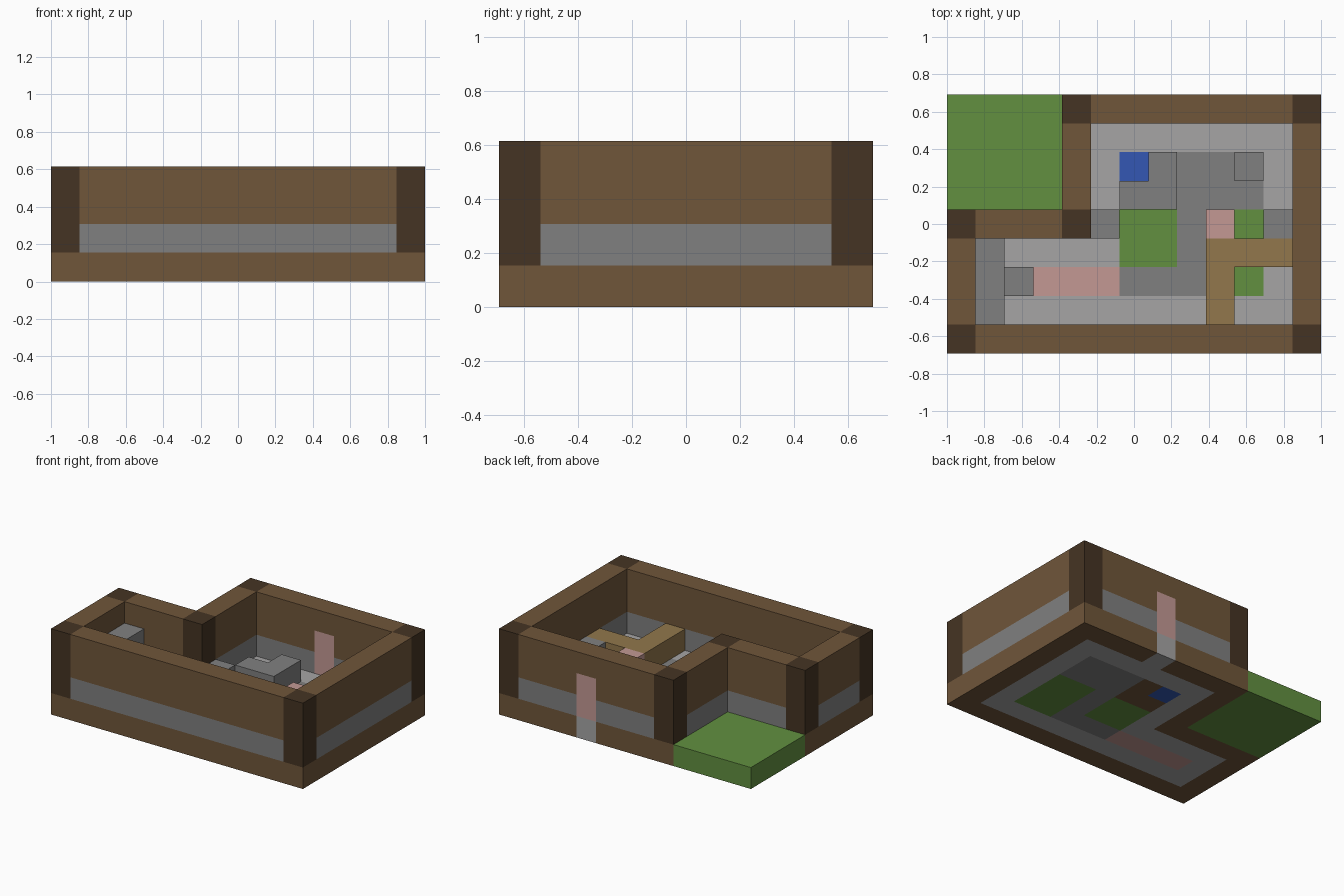
import bpy
import bmesh

if "Cube" in bpy.data.objects:
    bpy.data.objects.remove(bpy.data.objects["Cube"], do_unlink=True)

CELL = 2 / 13          # the house sits on a grid of 13 x 9 cells, 4 high


def material(name, hex_code):
    rgb = [int(hex_code[k:k + 2], 16) / 255 for k in (0, 2, 4)]
    lin = [c / 12.92 if c < 0.04045 else ((c + 0.055) / 1.055) ** 2.4 for c in rgb]
    mat = bpy.data.materials.new(name)
    mat.use_nodes = True
    mat.diffuse_color = (*lin, 1)
    mat.node_tree.nodes["Principled BSDF"].inputs["Base Color"].default_value = (*lin, 1)
    return mat


wood = material("brown wood", "70563A")
dark = material("dark timber", "453423")
stone = material("mid gray stone", "808080")
pale = material("pale gray floor", "A6A5A5")
green = material("grass green", "629040")
pink = material("pink", "C39994")
tan = material("tan wood", "92774C")
blue = material("blue", "3357B3")


def point(i, j, k):
    return ((i - 6.5) * CELL, (j - 4.5) * CELL, k * CELL)


def finish(name, bm, mats):
    mesh = bpy.data.meshes.new(name)
    bm.to_mesh(mesh)
    bm.free()
    for mat in mats:
        mesh.materials.append(mat)
    obj = bpy.data.objects.new(name, mesh)
    bpy.context.collection.objects.link(obj)


def block(name, mat, cols, rows, layers):
    """Box covering ranges of cells."""
    bm = bmesh.new()
    bmesh.ops.create_cube(bm, size=1)
    for v in bm.verts:
        pick = [r[int(c > 0)] for r, c in zip((cols, rows, layers), v.co)]
        v.co = point(*pick)
    finish(name, bm, [mat])


# Walls: wooden base, stone band and wooden upper part
walls = {
    "front_wall": ((1, 12), (0, 1)),
    "back_wall_right": ((5, 8), (8, 9)),
    "back_wall_left": ((9, 12), (8, 9)),
    "left_wall": ((12, 13), (1, 8)),
    "right_wall": ((0, 1), (1, 4)),
    "porch_back_wall": ((1, 4), (4, 5)),
    "porch_side_wall": ((4, 5), (5, 8)),
}
for name, (cols, rows) in walls.items():
    block(name + "_base", wood, cols, rows, (0, 1))
    block(name + "_band", stone, cols, rows, (1, 2))
    block(name + "_upper", wood, cols, rows, (2, 4))

# Corner posts
for n, (i, j) in enumerate([(0, 0), (12, 0), (12, 8), (4, 8), (4, 4), (0, 4)]):
    block(f"post_base_{n}", wood, (i, i + 1), (j, j + 1), (0, 1))
    block(f"corner_post_{n}", dark, (i, i + 1), (j, j + 1), (1, 4))

# Doorway in the back wall
block("door_sill", pale, (8, 9), (8, 9), (0, 1))
block("door", pink, (8, 9), (8, 9), (1, 3))
block("door_lintel", wood, (8, 9), (8, 9), (3, 4))

# Lawn in the notch
block("lawn", green, (0, 4), (5, 9), (0, 1))

# Floor with inlaid rugs; later rugs cover earlier ones
rugs = [
    (stone, (6, 11), (2, 7)),
    (green, (9, 11), (2, 5)),
    (green, (6, 8), (3, 5)),
    (pink, (2, 6), (2, 3)),
    (wood, (6, 8), (5, 7)),
    (blue, (6, 7), (6, 7)),
]
floor_mats = [pale, stone, green, pink, wood, blue]
bm = bmesh.new()
for i in range(1, 12):
    for j in range(1, 8):
        if i < 5 and j > 3:
            continue
        mat = pale
        for rug, cols, rows in rugs:
            if cols[0] <= i < cols[1] and rows[0] <= j < rows[1]:
                mat = rug
        ring = [(i, j), (i + 1, j), (i + 1, j + 1), (i, j + 1)]
        top = bm.faces.new([bm.verts.new(point(a, b, 1)) for a, b in ring])
        under = bm.faces.new([bm.verts.new(point(a, b, 0)) for a, b in reversed(ring)])
        top.material_index = under.material_index = floor_mats.index(mat)
bmesh.ops.remove_doubles(bm, verts=bm.verts, dist=0.001)
finish("room_floor", bm, floor_mats)

# Furniture
block("bookshelf", stone, (1, 2), (1, 4), (1, 3))
block("pillow", stone, (2, 3), (2, 3), (1, 2))
block("sofa_long_side", stone, (7, 8), (5, 7), (1, 2))
block("sofa_short_side", stone, (6, 7), (5, 6), (1, 2))
block("side_cabinet", stone, (5, 6), (4, 5), (1, 2))
block("stool", stone, (10, 11), (6, 7), (1, 2))
block("counter_long_side", tan, (9, 12), (3, 4), (1, 2))
block("counter_short_side", tan, (9, 10), (1, 3), (1, 2))
block("counter_end", pink, (9, 10), (4, 5), (1, 2))
block("stove", stone, (11, 12), (4, 5), (1, 2))
